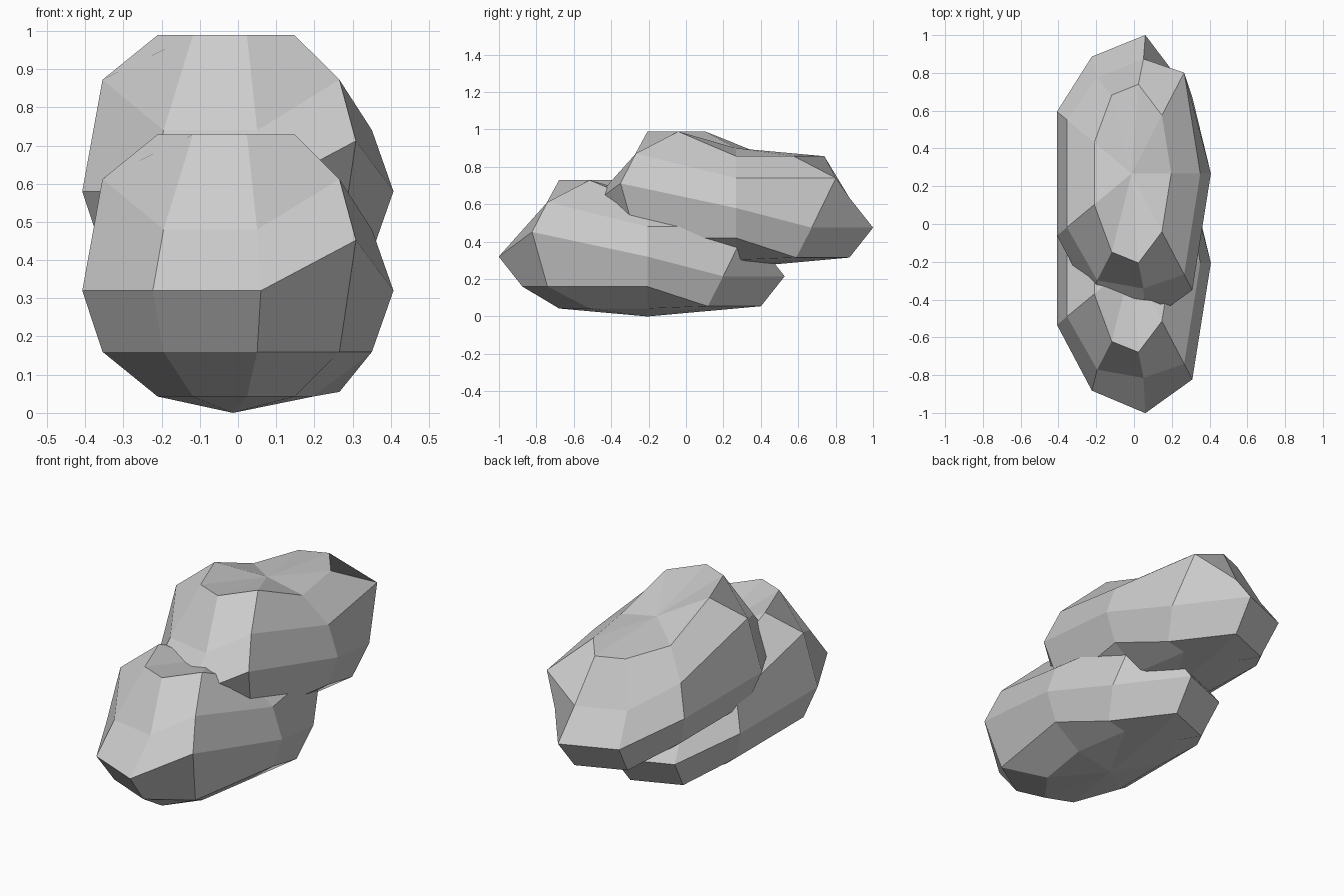
import bpy, bmesh
from math import sin, cos, radians

if "Cube" in bpy.data.objects:
    bpy.data.objects.remove(bpy.data.objects["Cube"])

RX, RY, RZ = 0.42, 0.96, 0.32     # radii of the base boulder
CX = -0.013

# Chipped areas: (latitudes, longitudes, y shift, z shift)
CHIPS = [
    ((-30, 0, 30), (40, 80, 120), -0.212, -0.105),   # back slumps in and down
    ((-30, 0, 30), (240,), 0.155, 0.0),              # front left pushed in
    ((-30, 0), (280,), 0.15, 0.0),                   # front pushed in
    ((30,), (280,), 0.21, 0.0),
    ((60,), (200, 240, 280, 320), 0.0, 0.132),       # raised front crest
    ((30,), (200, 320), 0.0, 0.132),
    ((0,), (320,), 0.0, 0.132),
]


def rock_point(lat, lon):
    x = CX + RX * cos(radians(lat)) * cos(radians(lon))
    y = RY * cos(radians(lat)) * sin(radians(lon))
    z = RZ + RZ * sin(radians(lat))
    for lats, lons, dy, dz in CHIPS:
        # the back right shoulder keeps its height above the slump
        if lat in lats and lon in lons and (lat, lon) != (30, 40):
            y += dy
            z += dz
    return x, y, z


def make_rock(name, location):
    bm = bmesh.new()
    rings = [[bm.verts.new(rock_point(lat, lon)) for lon in range(0, 360, 40)]
             for lat in range(-60, 61, 30)]
    bottom = bm.verts.new((CX, 0, 0))
    top = bm.verts.new((CX, 0, 2 * RZ))
    for i in range(9):
        j = (i + 1) % 9
        for low, high in zip(rings, rings[1:]):
            bm.faces.new((low[i], low[j], high[j], high[i]))
        bm.faces.new((bottom, rings[0][j], rings[0][i]))
        bm.faces.new((top, rings[-1][i], rings[-1][j]))
    bmesh.ops.recalc_face_normals(bm, faces=bm.faces)
    mesh = bpy.data.meshes.new(name)
    bm.to_mesh(mesh)
    bm.free()
    obj = bpy.data.objects.new(name, mesh)
    obj.location = location
    bpy.context.collection.objects.link(obj)


# Two overlapping boulders, the second resting on the back of the first
make_rock("lower_rock", (0, -0.206, 0))
make_rock("upper_rock", (0, 0.267, 0.26))
